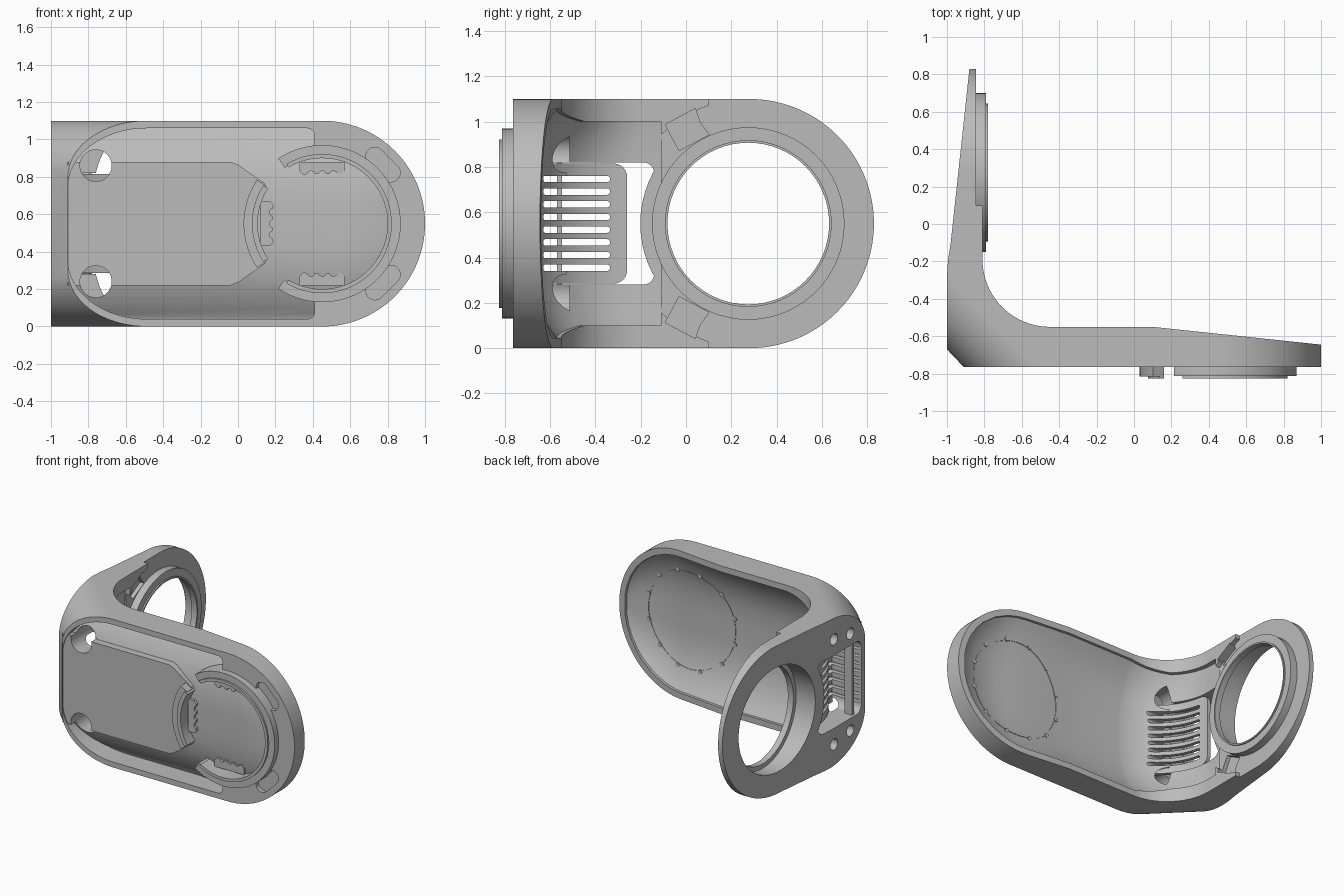
import bpy, bmesh, math
from mathutils import Vector

cube = bpy.data.objects.get("Cube")
if cube:
    bpy.data.objects.remove(cube)

grey = bpy.data.materials.new("neutral grey")
grey.use_nodes = True
tone = (0.5, 0.5, 0.5, 1)
grey.diffuse_color = tone
grey.node_tree.nodes["Principled BSDF"].inputs["Base Color"].default_value = tone

MID = 0.55            # height of the centre line
FRONT_C, SIDE_C = 0.45, 0.275


def skin(name, rings):
    """Closed solid through a list of equal point rings."""
    bm = bmesh.new()
    loops = [[bm.verts.new(p) for p in ring] for ring in rings]
    n = len(loops[0])
    for a, b in zip(loops, loops[1:]):
        for i in range(n):
            bm.faces.new((a[i], a[(i + 1) % n], b[(i + 1) % n], b[i]))
    bm.faces.new(loops[0])
    bm.faces.new(loops[-1])
    bmesh.ops.recalc_face_normals(bm, faces=bm.faces)
    mesh = bpy.data.meshes.new(name)
    bm.to_mesh(mesh)
    bm.free()
    ob = bpy.data.objects.new(name, mesh)
    bpy.context.collection.objects.link(ob)
    mesh.materials.append(grey)
    return ob


def prism(name, pts, axis, lo, hi):
    """Extrude a flat outline along an axis, or along the bend's diagonal."""
    clean = [p for i, p in enumerate(pts) if math.dist(p, pts[i - 1]) > 1e-5]
    put = {"x": lambda p, h: (h, p[0], p[1]),
           "y": lambda p, h: (p[0], h, p[1]),
           "z": lambda p, h: (p[0], p[1], h),
           "diagonal": lambda p, h: ((h - p[0]) / 2 ** 0.5, (-h - p[0]) / 2 ** 0.5, p[1])}[axis]
    return skin(name, [[put(p, h) for p in clean] for h in (lo, hi)])


def arc(cx, cy, rx, ry, a0, a1, n=16):
    angles = [math.radians(a0 + (a1 - a0) * i / n) for i in range(n + 1)]
    return [(cx + rx * math.cos(a), cy + ry * math.sin(a)) for a in angles]


def disc(cx, cy, r, n=64):
    return arc(cx, cy, r, r, 0, 360, n)[:-1]


def rounded(x0, y0, x1, y1, left=(0, 0), right=(0, 0), n=16):
    """Rectangle with elliptical corners, left and right pairs."""
    (a, b), (c, d) = left, right
    return (arc(x1 - c, y0 + d, c, d, -90, 0, n) + arc(x1 - c, y1 - d, c, d, 0, 90, n)
            + arc(x0 + a, y1 - b, a, b, 90, 180, n) + arc(x0 + a, y0 + b, a, b, 180, 270, n))


def band(cx, cy, r0, r1, a0, a1, n=48):
    return arc(cx, cy, r1, r1, a0, a1, n) + arc(cx, cy, r0, r0, a1, a0, n)


def turned(pts, cx, cy, deg):
    c, s = math.cos(math.radians(deg)), math.sin(math.radians(deg))
    return [(cx + c * x - s * y, cy + s * x + c * y) for x, y in pts]


def boolean(ob, tool, op="DIFFERENCE", keep=False):
    mod = ob.modifiers.new(op, "BOOLEAN")
    mod.object, mod.operation, mod.solver = tool, op, "EXACT"
    bpy.context.view_layer.update()
    graph = bpy.context.evaluated_depsgraph_get()
    mesh = bpy.data.meshes.new_from_object(ob.evaluated_get(graph))
    ob.modifiers.clear()
    ob.data = mesh
    if not keep:
        bpy.data.objects.remove(tool)


def lerp(a, b, f):
    return a + (b - a) * f


def front_bowl(x):
    """Rim position, half width and bulge of the front hollow at x."""
    past = min(max(x - FRONT_C, 0) / 0.505, 1)
    rim = -0.55 - 0.1056 * max(x - 0.1, 0)
    bulge = lerp(0.14, 0.11, min(max((x - 0.1) / 0.35, 0), 1)) * (1 - past ** 3)
    return rim, 0.505 * math.sqrt(1 - past ** 2), bulge


def back_y(x, z):
    rim, half, bulge = front_bowl(x)
    return rim - 0.02 - bulge * (1 - min(abs(z - MID) / half, 1) ** 3)


# Bent bracket blank, trimmed to both rounded ends and a rounded corner
bend = [(-0.45, -0.55)] + arc(-0.45, -0.19, 0.36, 0.36, 270, 180, 20)[1:]
profile = [(-0.91, -0.765), (1, -0.765), (1, -0.645), (0.1, -0.55)] + bend + [
    (-0.81, 0.1), (-0.845, 0.1), (-0.845, 0.83), (-0.88, 0.83),
    (-0.98, -0.1), (-0.995, -0.2), (-1, -0.28), (-1, -0.67)]
body = prism("bracket_body", profile, "z", 0, 1.1)
for pts, axis in ((rounded(-1.1, 0, 1, 1.1, right=(0.55, 0.55), n=32), "y"),
                  (rounded(-1, 0, 0.83, 1.1, right=(0.55, 0.55), n=32), "x"),
                  (rounded(-2, 0, 1.184, 1.1, right=(0.3, 0.3), n=24), "diagonal")):
    boolean(body, prism("trim", pts, axis, -2, 2), "INTERSECT")

# Front pocket with a bulging floor
levels = [-1 + i / 16 for i in range(33)]
stops = [0.93, 0.9, 0.85, 0.8, 0.7, 0.6, 0.52, 0.45, 0.1]
pocket = prism("pocket", rounded(-0.91, 0.04, 0.41, 1.06, (0.42, 0.32), (0.04, 0.04)), "y", -0.9, -0.5)
boolean(pocket, prism("well", disc(FRONT_C, MID, 0.4), "y", -0.95, -0.45), "UNION")
floor = [[(x, back_y(x, MID + 0.52 * t) - 0.03, MID + 0.52 * t) for t in levels]
         + [(x, -1, 1.07), (x, -1, 0.03)] for x in stops + [-0.95]]
boolean(pocket, skin("floor", floor), "INTERSECT")
boolean(body, pocket)

# Oval recesses outside the collar
for s in (-1, 1):
    cap = rounded(-0.11, -0.05, 0.11, 0.05, (0.05, 0.05), (0.05, 0.05), 8)
    boolean(body, prism("oval", turned(cap, 0.775, MID + s * 0.315, -45 * s), "y", -0.8, -0.735))

# Raised panel and broken collar on the front
panel = [(-0.912, 0.22), (-0.04, 0.22), (0.0, 0.235), (0.15, 0.34),
         (0.15, 0.76), (0.0, 0.865), (-0.04, 0.88), (-0.912, 0.88)]
panel_ob = prism("panel", panel, "y", -0.755, -0.66)
boolean(panel_ob, prism("gap", disc(FRONT_C, MID, 0.37), "y", -1, 0))
boolean(body, panel_ob, "UNION")
for r0, r1, a0, a1, top in ((0.36, 0.42, -124, 124, -0.812), (0.35, 0.372, -121, 121, -0.825),
                            (0.36, 0.42, 146, 214, -0.815), (0.345, 0.375, 147, 213, -0.825)):
    boolean(body, prism("collar", band(FRONT_C, MID, r0, r1, a0, a1), "y", top, -0.63), "UNION")

# Hollow back that runs round the bend: x, y, normal, half width, rim step, bulge
path = []
for x in [0.95] + stops:
    rim, half, bulge = front_bowl(x)
    path.append((x, rim, 0, -1, half, 0.02, bulge))
bend_path = []
for i, (x, y) in enumerate(bend):
    f = i / (len(bend) - 1)
    bend_path.append((x, y, (x + 0.45) / 0.36, (y + 0.19) / 0.36,
                      lerp(0.505, 0.45, min(1, 2 * f)), lerp(0.02, 0.035, f), lerp(0.14, 0.015, f)))
bend_path.append((-0.81, -0.11, -1, 0, 0.45, 0.035, 0.015))
rings = []
for x, y, nx, ny, half, step, bulge in path + bend_path:
    sec = [(step + bulge * (1 - abs(t) ** 3), MID + half * t) for t in levels]
    sec += [(-0.3, MID + half), (-0.3, MID - half)]
    rings.append([(x + nx * d, y + ny * d, z) for d, z in sec])
boolean(body, skin("hollow", rings))

# Side ring: sunk face, collar, lip, counterbore and opening
for r, lo, hi, op in ((0.55, -0.845, -0.6, "DIFFERENCE"), (0.425, -0.87, -0.79, "UNION"),
                      (0.368, -0.87, -0.78, "UNION"), (0.39, -1.2, -0.825, "DIFFERENCE"),
                      (0.357, -1.2, -0.5, "DIFFERENCE")):
    boolean(body, prism("ring_step", disc(SIDE_C, MID, r), "x", lo, hi), op)

# Side window, ending on the curve of the ring
window = prism("window", rounded(-0.63, 0.28, -0.14, 0.82, (0.06, 0.06), (0.05, 0.05)), "x", -1.2, -0.76)
boolean(window, prism("edge", disc(SIDE_C, MID, 0.477), "x", -1.3, -0.5))
boolean(body, window)

# Mirrored round holes, screw holes and dovetail notches
for s in (-1, 1):
    boolean(body, prism("round_hole", disc(-0.76, MID + s * 0.31, 0.085, 32), "y", -0.9, -0.515))
    for y, h in ((-0.5, 0.36), (-0.31, 0.39)):
        boolean(body, prism("screw_hole", disc(y, MID + s * h, 0.042, 20), "x", -1.1, -0.93))
    notch = [(-0.075, -0.065), (0.075, -0.065), (0.065, 0), (0.075, 0.065), (-0.075, 0.065)]
    boolean(body, prism("notch", turned(notch, 0.005, MID + s * 0.415, 28 * s), "x", -0.875, -0.7))

# Curved vent panel in the window
inner, outer = [], []
for x, y, nx, ny, half, step, bulge in bend_path:
    d = step + bulge
    inner.append((x + nx * d, y + ny * d))
    outer.append((x + nx * (d + 0.025), y + ny * (d + 0.025)))
vent = prism("vent_panel", inner + outer[::-1], "z", 0.285, 0.815)
boolean(vent, prism("trim", rounded(-0.66, 0.285, -0.26, 0.815, right=(0.06, 0.06)), "x", -1.2, -0.4), "INTERSECT")
for i in range(8):
    z = 0.355 + i * 0.056
    slot = prism("slot", rounded(-0.635, z - 0.014, -0.335, z + 0.014, (0.014, 0.014), (0.014, 0.014), 6),
                 "x", -0.985, -0.5)
    boolean(vent, slot, keep=True)
    boolean(body, slot)
rib = prism("vent_rib", [(-0.57, 0.27), (-0.547, 0.27), (-0.547, 0.83), (-0.57, 0.83)], "x", -0.98, -0.92)

# Scalloped grips inside the front collar
parts = [body, vent, rib]
for name, ang, base in (("top_grip", 0, -0.71), ("bottom_grip", 180, -0.71), ("side_grip", 90, -0.725)):
    pts = [(-0.12, 0.035), (-0.12, -0.015), (-0.1, -0.035)]
    for cx in (-0.06, 0, 0.06):
        pts += arc(cx, -0.03, 0.02, 0.016, 180, 0, 8)
    pts += [(0.1, -0.035), (0.12, -0.015), (0.12, 0.035)]
    a = math.radians(ang + 90)
    grip = turned(pts, FRONT_C + 0.295 * math.cos(a), MID + 0.295 * math.sin(a), ang)
    parts.append(prism(name, grip, "y", base - 0.035, base))


# Round seam with beads on the hollow back
def on_back(a, r):
    x, z = FRONT_C + r * math.cos(a), MID + r * math.sin(a)
    return Vector((x, back_y(x, z), z))


lift = Vector((0, 0.004, 0))
seam_rings = []
for i in range(97):
    a = math.tau * i / 96
    p, q = on_back(a, 0.357), on_back(a, 0.363)
    seam_rings.append([p - lift, q - lift, q + lift, p + lift])
parts.append(skin("back_seam", seam_rings))
for i in range(12):
    p = on_back(math.tau * (i + 0.5) / 12, 0.368)
    parts.append(prism("seam_bead", disc(p.x, p.z, 0.016, 12), "y", p.y - 0.012, p.y + 0.007))

# Smooth shading with sharp edges kept
for ob in parts:
    bpy.ops.object.select_all(action="DESELECT")
    ob.select_set(True)
    bpy.context.view_layer.objects.active = ob
    bpy.ops.object.shade_smooth_by_angle(angle=math.radians(25))
